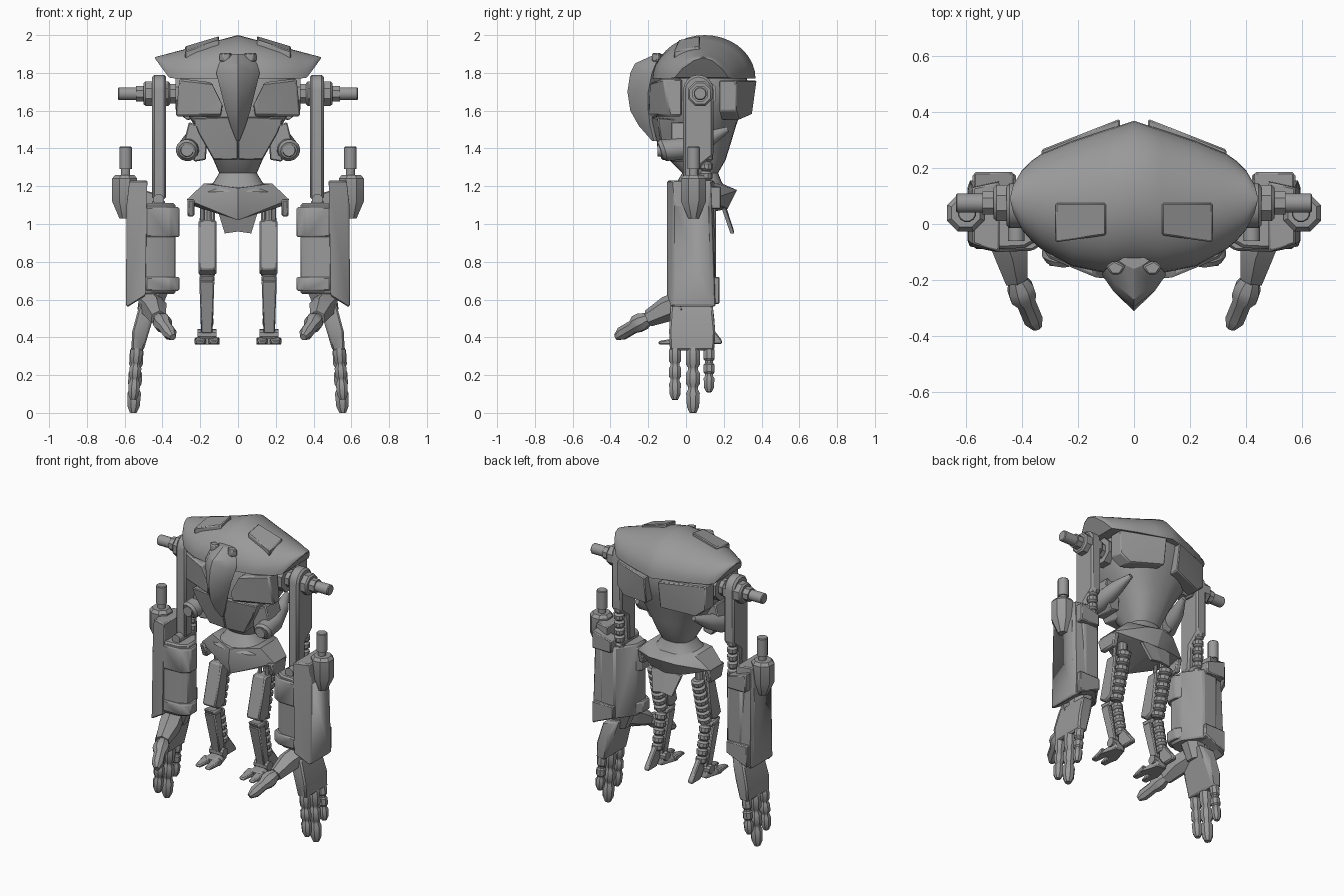
import bpy, bmesh, math
from mathutils import Vector

cube = bpy.data.objects.get("Cube")
if cube:
    bpy.data.objects.remove(cube)

grey = bpy.data.materials.new("mid_grey")
grey.use_nodes = True
grey.diffuse_color = (0.32, 0.32, 0.32, 1)
grey.node_tree.nodes["Principled BSDF"].inputs["Base Color"].default_value = grey.diffuse_color


def finish(name, bm, mirror=True, bevel=0, angle=35):
    bmesh.ops.recalc_face_normals(bm, faces=bm.faces)
    me = bpy.data.meshes.new(name)
    bm.to_mesh(me)
    bm.free()
    me.materials.append(grey)
    me.shade_smooth()
    me.set_sharp_from_angle(angle=math.radians(angle))
    ob = bpy.data.objects.new(name, me)
    bpy.context.collection.objects.link(ob)
    if bevel:
        mod = ob.modifiers.new("soft_edges", "BEVEL")
        mod.width, mod.segments = bevel, 1
    if mirror:
        ob.modifiers.new("other_side", "MIRROR").use_clip = True
    return ob


def loft(name, rings, mirror=True, caps=(True, True), **kw):
    """Skin closed rings of equal length."""
    bm = bmesh.new()
    loops = [[bm.verts.new(p) for p in r] for r in rings]
    n = len(loops[0])
    for a, b in zip(loops, loops[1:]):
        for i in range(n):
            j = (i + 1) % n
            bm.faces.new((a[i], a[j], b[j], b[i]))
    for use, loop in zip(caps, (loops[0], loops[-1])):
        if use:
            bm.faces.new(loop)
    return finish(name, bm, mirror, **kw)


def prism(name, profile, axis, lo, hi, bevel=0.008, **kw):
    """Extrude a 2D outline along an axis."""
    put = {"x": lambda p, t: (t, *p), "z": lambda p, t: (*p, t)}[axis]
    return loft(name, [[put(p, t) for p in profile] for t in (lo, hi)], bevel=bevel, **kw)


def hull(name, pts, bevel=0.006, **kw):
    bm = bmesh.new()
    for p in pts:
        bm.verts.new(p)
    bmesh.ops.convex_hull(bm, input=bm.verts)
    bmesh.ops.dissolve_limit(bm, angle_limit=0.03, verts=bm.verts, edges=bm.edges)
    return finish(name, bm, bevel=bevel, **kw)


def limb(name, path, radii, n=12, **kw):
    """Round or faceted tube through points with a radius at each."""
    path = [Vector(p) for p in path]
    q = (path[-1] - path[0]).to_track_quat("Z", "Y")
    turn = [2 * math.pi * (i + 0.5) / n for i in range(n)]
    rings = [[p + q @ Vector((r * math.cos(a), r * math.sin(a), 0)) for a in turn]
             for p, r in zip(path, radii)]
    return loft(name, rings, **kw)


def ribbed(name, start, end, count, r_big, r_small, n=10):
    """Tube with repeated swollen links."""
    a, b = Vector(start), Vector(end)
    path, radii = [], []
    for i in range(count):
        for t, r in ((0.02, r_small), (0.25, r_big), (0.75, r_big), (0.98, r_small)):
            path.append(a.lerp(b, (i + t) / count))
            radii.append(r)
    return limb(name, path, radii, n)


def oval(z, hx, y0, y1, n=28, p=0.8):
    out = []
    for i in range(n):
        a = 2 * math.pi * i / n
        c, s = math.cos(a), math.sin(a)
        out.append((hx * math.copysign(abs(c) ** p, c),
                    (y0 + y1) / 2 + (y1 - y0) / 2 * math.copysign(abs(s) ** p, s), z))
    return out


# Domed back shell: x, front y, back y, rim z
shell = []
for x, yf, yb, zr in ((0, -.17, .368, 1.77), (.1, -.175, .335, 1.77), (.22, -.15, .295, 1.77),
                      (.33, -.09, .25, 1.77), (.365, -.06, .225, 1.775), (.4, -.02, .19, 1.822),
                      (.43, .04, .14, 1.864), (.44, .08, .1, 1.878)):
    top = 2 - 0.265 * x
    arc = [math.pi * k / 18 for k in range(19)]
    shell.append([(x, (yf + yb) / 2 - (yb - yf) / 2 * math.cos(a),
                   zr + (top - zr) * max(0, math.sin(a))) for a in arc])
loft("back_shell", shell, caps=(False, True))
hull("shell_plates", [(x, y, 1.995 - 0.3 * (x - 0.1) - drop - d) for d in (0, .05)
     for x, y, drop in ((.1, .075, 0), (.28, .075, 0), (.28, -.065, .025), (.1, -.04, .02))])

# Torso, waist and chest armour
loft("torso", [oval(*r) for r in ((1.82, .3, -.12, .31), (1.74, .31, -.15, .33), (1.62, .29, -.16, .3),
     (1.52, .23, -.16, .265), (1.42, .17, -.13, .235), (1.34, .13, -.09, .21),
     (1.27, .1, -.02, .17), (1.22, .13, -.05, .19), (1.17, .2, -.08, .23))], mirror=False)
hull("chest_panels", [(.14, -.19, 1.75), (.31, -.12, 1.77), (.33, -.09, 1.57), (.09, -.195, 1.57),
                      (.08, -.195, 1.63), (.31, -.02, 1.77), (.33, -.02, 1.57), (.09, -.05, 1.57),
                      (.14, -.05, 1.75)], bevel=.01)
hull("lower_jaw_panels", [(0, -.19, 1.57), (.24, -.15, 1.56), (.21, -.14, 1.48), (.13, -.12, 1.34),
                          (0, -.13, 1.34), (.22, 0, 1.55), (.12, 0, 1.34), (0, 0, 1.34)])
hull("back_panels", [(x, y - d, z) for d in (0, .09) for x, y, z in
     ((.05, .375, 1.76), (.33, .265, 1.76), (.33, .265, 1.6), (.27, .28, 1.55), (.05, .35, 1.58))])

# Pods slung below the chest, tapering rearward
limb("pods", [(.27, -.14, 1.39), (.27, -.12, 1.39), (.26, 0, 1.4), (.24, .12, 1.45), (.21, .22, 1.5)],
     [.045, .06, .06, .045, .015], 16)
limb("pod_lenses", [(.27, -.15, 1.39), (.27, -.12, 1.39)], [.032, .036], 16)
hull("pod_struts", [(x, y, z) for y in (-.08, .06) for x, z in
     ((.16, 1.5), (.26, 1.54), (.23, 1.33), (.29, 1.42), (.17, 1.34))])

# Keeled face mask: z, half width, side y, keel y
mask = []
for z, w, ys, yk in ((1.9, .055, -.13, -.16), (1.85, .1, -.16, -.27), (1.8, .115, -.18, -.295),
                     (1.7, .09, -.2, -.31), (1.6, .065, -.2, -.295), (1.52, .04, -.19, -.25),
                     (1.44, .008, -.17, -.18)):
    mid = ys + (yk - ys) * 0.5
    mask.append([(-w, ys, z), (-.65 * w, mid, z), (0, yk, z), (.65 * w, mid, z), (w, ys, z), (0, -.1, z)])
loft("face_mask", mask, mirror=False, angle=30)
hull("brow_bumps", [(x, y, z) for z in (1.86, 1.905) for x, y in
     ((.03, -.15), (.05, -.18), (.08, -.18), (.1, -.15), (.07, -.13))])

# Shoulders
S = (.075, 1.69)
limb("shoulder_sockets", [(.28, *S), (.33, *S), (.33, *S), (.4, *S)], [.09, .09, .055, .055], 8)
limb("shoulder_hubs", [(.36, *S), (.37, *S), (.49, *S), (.5, *S), (.5, *S), (.54, *S)],
     [.06, .07, .07, .06, .045, .045], 8)
limb("shoulder_shafts", [(.52, *S), (.63, *S), (.635, *S)], [.035, .035, .03], 12)

# Upper arms with rounded tops, jointed rods behind
arch = [(.065 + .08 * math.cos(math.pi * k / 8), 1.71 + .08 * math.sin(math.pi * k / 8)) for k in range(9)]
prism("upper_arms", arch + [(-.015, 1.13), (.06, 1.13), (.07, 1.3), (.145, 1.36)], "x", .38, .455, bevel=.012)
ribbed("elbow_rods", (.42, .11, 1.38), (.42, .1, 1.08), 6, .034, .022)
limb("elbow_pins", [(.42, -.06, 1.13), (.42, .12, 1.13)], [.03, .03], 12)

# Forearms: slanted plain inner face, cuffs on the front corner
section = [(.33, -.05), (.39, -.085), (.5, -.09), (.56, -.05), (.56, .12), (.52, .16), (.42, .16), (.335, .04)]
cuff = [(.31, -.06), (.36, -.095), (.49, -.1), (.49, .05), (.34, .05), (.31, .01)]
prism("forearm_cores", section, "z", .63, 1.11, bevel=.01)
prism("forearm_lower_cuffs", cuff, "z", .645, .72)
prism("forearm_upper_cuffs", cuff, "z", .93, 1.09)
hull("forearm_rear_cuffs", [(x, y, z) for x, z in ((.42, .64), (.42, .72), (.575, .72), (.575, .575))
                            for y in (.1, .178)])
hull("forearm_shields", [(x, y, z) for x, z, y0, y1 in
     ((.48, 1.23, -.1, .15), (.575, 1.23, -.07, .13), (.59, 1.1, -.06, .12), (.593, .57, -.06, .13),
      (.585, .56, -.08, .155), (.49, .62, -.1, .16)) for y in (y0, y1)])
hull("forearm_top_rims", [(x, y, z) for x, top in ((.43, 1.16), (.57, 1.2)) for y in (.1, .185)
                          for z in (1.08, top)])
limb("peg_bases", [(.6, .04, 1.03), (.6, .04, 1.12), (.6, .04, 1.24), (.6, .04, 1.26)],
     [.03, .072, .072, .055], 8)
limb("pegs", [(.595, .04, 1.24), (.595, .04, 1.29), (.595, .04, 1.29), (.595, .04, 1.405), (.595, .04, 1.41)],
     [.025, .025, .034, .034, .03], 12)

# Hands
limb("wrists", [(.44, .03, .66), (.47, .03, .54)], [.08, .06], 8)
hull("palms", [(x, y, z) for x, z, y0, y1 in
     ((.42, .6, -.06, .12), (.52, .58, -.08, .14), (.47, .5, -.085, .15), (.56, .43, -.09, .155),
      (.565, .33, -.085, .15), (.5, .33, -.085, .15)) for y in (y0, y1)], bevel=.01)
for word, y, tip, r in (("front", -.058, .07, .034), ("middle", .037, 0, .039), ("back", .122, .11, .031)):
    base = .35
    steps = ((0, .75), (.07, 1), (.27, 1), (.31, .75), (.36, .75), (.4, 1), (.56, 1), (.6, .75),
             (.65, .75), (.7, 1), (.9, .9), (1, .5))
    limb(word + "_fingers", [(.535 + .02 * t, y, base + (tip - base) * t) for t, s in steps],
         [r * s for t, s in steps], 8)
limb("thumb_bases", [(.47, -.02, .58), (.44, -.1, .55), (.42, -.2, .5)], [.07, .068, .045], 6)
limb("thumbs", [(.42, -.19, .505), (.405, -.23, .485), (.395, -.26, .47), (.385, -.28, .455),
                (.36, -.34, .42), (.345, -.37, .4)], [.03, .05, .05, .037, .037, .018], 8)

# Pelvis skirt and tail flap
hull("pelvis_skirt", [(0, -.09, 1.19), (.18, -.02, 1.215), (.18, .16, 1.215), (0, .2, 1.21), (.27, .0, 1.13),
     (.27, .13, 1.13), (.25, .04, 1.1), (0, -.1, 1.1), (0, -.08, 1.02), (0, .27, 1.18), (.1, .25, 1.17),
     (0, .22, 1.08), (.12, .2, 1.09)], bevel=0)
prism("hip_tabs", [(-.03, 1.13), (.14, 1.13), (.12, 1.04), (0, 1.04)], "x", .23, .268)
hull("tail_flap", [(x, y + d, z) for d in (0, .02) for x, y, z in
     ((0, .19, 1.1), (.11, .19, 1.08), (.07, .235, .95), (0, .235, .96))], bevel=0)

# Legs
for x in (.135, .19):
    limb("hip_piston", [(x, .05, 1.12), (x, .035, 1.0)], [.013, .013], 8)
limb("hip_joints", [(.165, .09, 1.12), (.165, .09, 1.0)], [.03, .03], 10)
prism("thigh_plates", [(-.01, 1.02), (.07, 1.02), (.03, .75), (-.03, .73), (-.08, .76)], "x", .115, .21)
ribbed("thigh_ribs", (.163, .11, 1.04), (.163, .03, .72), 7, .043, .03)
prism("knees", [(-.08, .73), (.02, .72), (.02, .69), (-.06, .69)], "x", .125, .205)
hull("shin_plates", [(.165 + s * w, y, z) for s in (-1, 1) for w, y, z in
     ((.04, -.07, .7), (.04, 0, .7), (.03, .0, .42), (.03, .055, .43))])
ribbed("calf_ribs", (.163, .03, .7), (.163, .075, .46), 5, .036, .025)
hull("heel_fins", [(x, y, z) for x in (.145, .18) for y, z in
     ((.07, .52), (.1, .5), (.06, .42), (.19, .385), (.19, .365), (.1, .365))])

# Feet
limb("ankles", [(.115, .03, .415), (.215, .03, .415)], [.03, .03], 10)
hull("feet", [(.135, .06, .41), (.195, .06, .41), (.13, -.06, .4), (.2, -.06, .4), (.13, .07, .362),
              (.2, .07, .362), (.09, -.06, .362), (.235, -.06, .362)])
for x in (.128, .198):
    hull("toe", [(x + a, -.03, z) for a in (-.032, .032) for z in (.362, .4)] +
         [(x + a, -.145, z) for a in (-.018, .018) for z in (.362, .38)])
